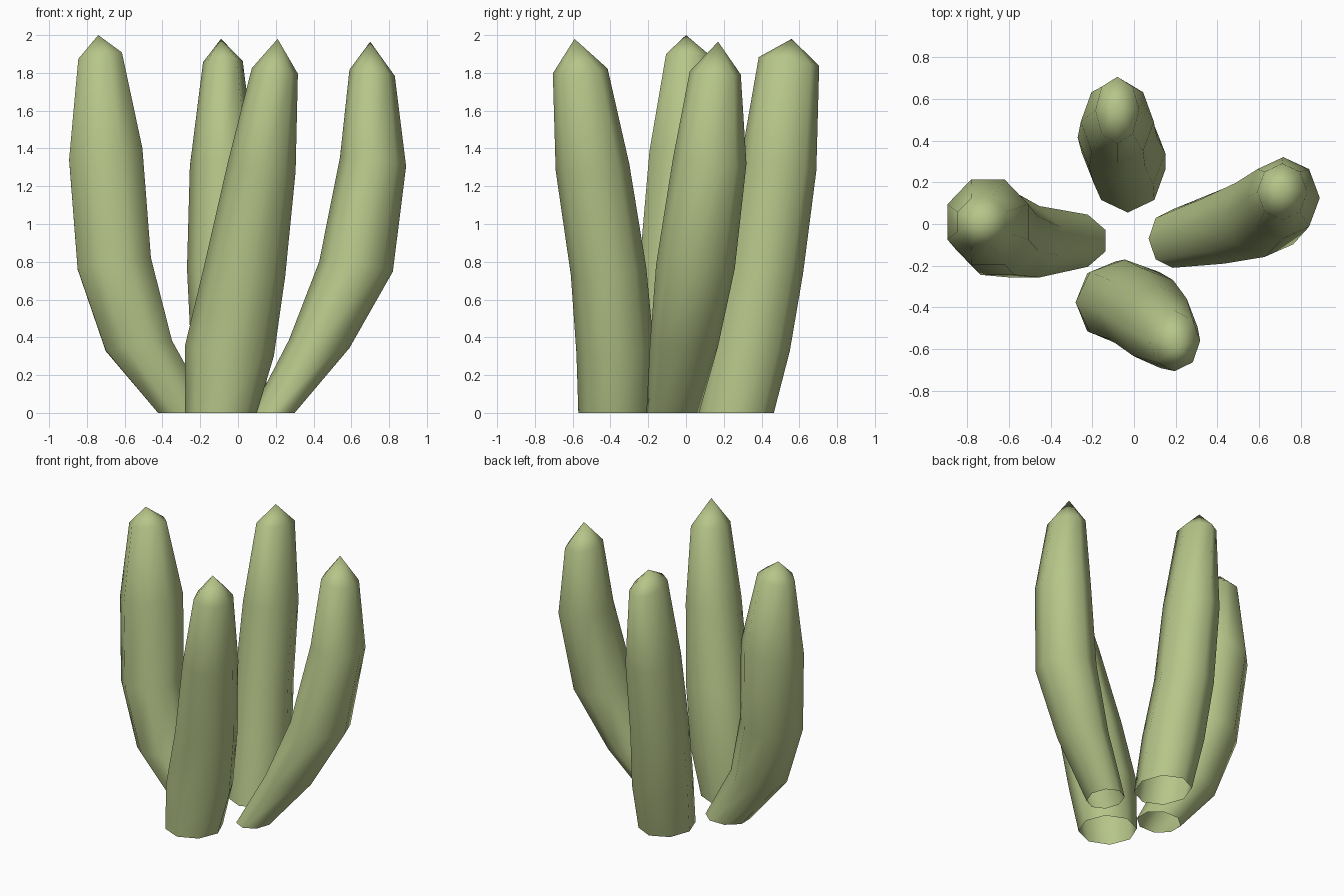
import bpy, bmesh, math

SIDES = 8
green = bpy.data.materials.new("stem_green")
green.diffuse_color = (0.47, 0.56, 0.25, 1)


def stem(name, rings, tip, turn=0.0):
    """Lofted tube: rings are (x, y, z, radius_x, radius_y), closed by a pointed tip."""
    bm = bmesh.new()
    # outward lean direction, used to tilt the upper rings
    dx, dy = tip[0] - rings[0][0], tip[1] - rings[0][1]
    d = math.hypot(dx, dy)
    loops = []
    for x, y, z, rx, ry in rings:
        tilt = 0.15 if z > 0 else 0
        loop = []
        for i in range(SIDES):
            a = turn + 2 * math.pi * i / SIDES
            ox, oy = rx * math.cos(a), ry * math.sin(a)
            loop.append(bm.verts.new((x + ox, y + oy, z - tilt * (ox * dx + oy * dy) / d)))
        loops.append(loop)
    for lo, hi in zip(loops, loops[1:]):
        for i in range(SIDES):
            j = (i + 1) % SIDES
            bm.faces.new((lo[i], lo[j], hi[j], hi[i]))
    top = bm.verts.new(tip)
    for i in range(SIDES):
        bm.faces.new((loops[-1][i], loops[-1][(i + 1) % SIDES], top))
    for f in bm.faces:
        f.smooth = True
    me = bpy.data.meshes.new(name)
    bm.to_mesh(me)
    bm.free()
    me.materials.append(green)
    ob = bpy.data.objects.new(name, me)
    bpy.context.collection.objects.link(ob)


# left stem, strongly bent
stem("left_stem", [
    (-0.28, -0.08, 0, 0.155, 0.135),
    (-0.525, -0.085, 0.355, 0.19, 0.185),
    (-0.655, -0.045, 0.79, 0.21, 0.215),
    (-0.70, 0.01, 1.37, 0.21, 0.22),
    (-0.73, 0.01, 1.89, 0.125, 0.125)], (-0.74, 0.0, 2.0), math.pi / 8)

# back stem, leaning backwards
stem("back_stem", [
    (-0.03, 0.26, 0, 0.18, 0.205),
    (-0.05, 0.34, 0.36, 0.20, 0.21),
    (-0.08, 0.415, 0.77, 0.19, 0.205),
    (-0.08, 0.49, 1.31, 0.175, 0.20),
    (-0.08, 0.545, 1.86, 0.105, 0.16)], (-0.09, 0.56, 1.98))

# front stem, leaning forwards and right
stem("front_stem", [
    (-0.09, -0.375, 0, 0.19, 0.195),
    (-0.045, -0.375, 0.33, 0.235, 0.205),
    (0.035, -0.41, 0.75, 0.215, 0.20),
    (0.125, -0.495, 1.30, 0.18, 0.195),
    (0.195, -0.56, 1.81, 0.122, 0.145)], (0.21, -0.59, 1.98))

# right stem, strongly bent
stem("right_stem", [
    (0.185, -0.07, 0, 0.115, 0.14),
    (0.43, -0.01, 0.365, 0.16, 0.18),
    (0.625, 0.05, 0.775, 0.195, 0.208),
    (0.715, 0.125, 1.33, 0.175, 0.195),
    (0.71, 0.155, 1.80, 0.12, 0.135)], (0.70, 0.17, 1.965))
